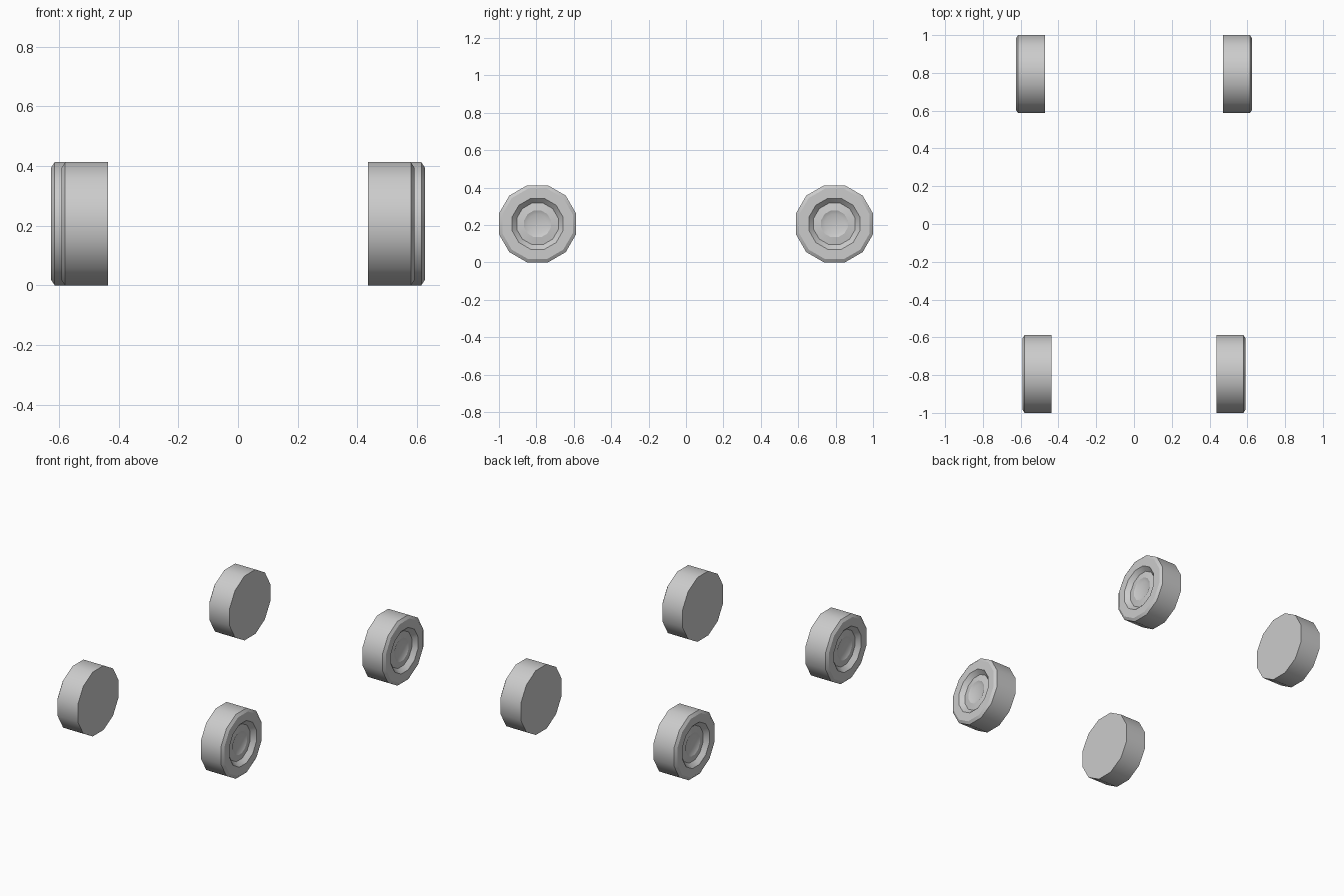
import bpy, bmesh, math

if "Cube" in bpy.data.objects:
    bpy.data.objects.remove(bpy.data.objects["Cube"])

SIDES = 12
RADIUS = 0.2135
AXLE_Z = RADIUS * math.cos(math.pi / SIDES)
AXLE_Y = 1 - AXLE_Z

# Wheel half-section: (radius, distance outward from the inner face)
PROFILE = [(RADIUS, 0), (RADIUS, 0.143), (0.195, 0.155), (0.141, 0.155),
           (0.115, 0.128), (0.074, 0.134), (0.053, 0.124)]
HUB_CENTRE = 0.128


def wheel(name, side, inner_x, y):
    bm = bmesh.new()
    rings = []
    for r, d in PROFILE:
        ring = []
        for i in range(SIDES):
            a = (i + 0.5) * math.tau / SIDES
            ring.append(bm.verts.new((side * d, r * math.cos(a), r * math.sin(a))))
        rings.append(ring)
    # Flat inner face, tread, sidewall and recessed rim
    bm.faces.new(rings[0])
    for a, b in zip(rings, rings[1:]):
        for i in range(SIDES):
            j = (i + 1) % SIDES
            bm.faces.new((a[i], a[j], b[j], b[i]))
    # Shallow hub cap
    tip = bm.verts.new((side * HUB_CENTRE, 0, 0))
    for i in range(SIDES):
        bm.faces.new((rings[-1][i], rings[-1][(i + 1) % SIDES], tip))
    bmesh.ops.recalc_face_normals(bm, faces=bm.faces)
    mesh = bpy.data.meshes.new(name)
    bm.to_mesh(mesh)
    bm.free()
    ob = bpy.data.objects.new(name, mesh)
    ob.location = (side * inner_x, y, AXLE_Z)
    bpy.context.collection.objects.link(ob)
    bpy.ops.object.select_all(action='DESELECT')
    ob.select_set(True)
    bpy.context.view_layer.objects.active = ob
    bpy.ops.object.shade_smooth_by_angle(angle=math.radians(31))


# Front pair has the narrower track
for side, label in ((-1, "left"), (1, "right")):
    wheel("front_wheel_" + label, side, 0.436, -AXLE_Y)
    wheel("rear_wheel_" + label, side, 0.471, AXLE_Y)
